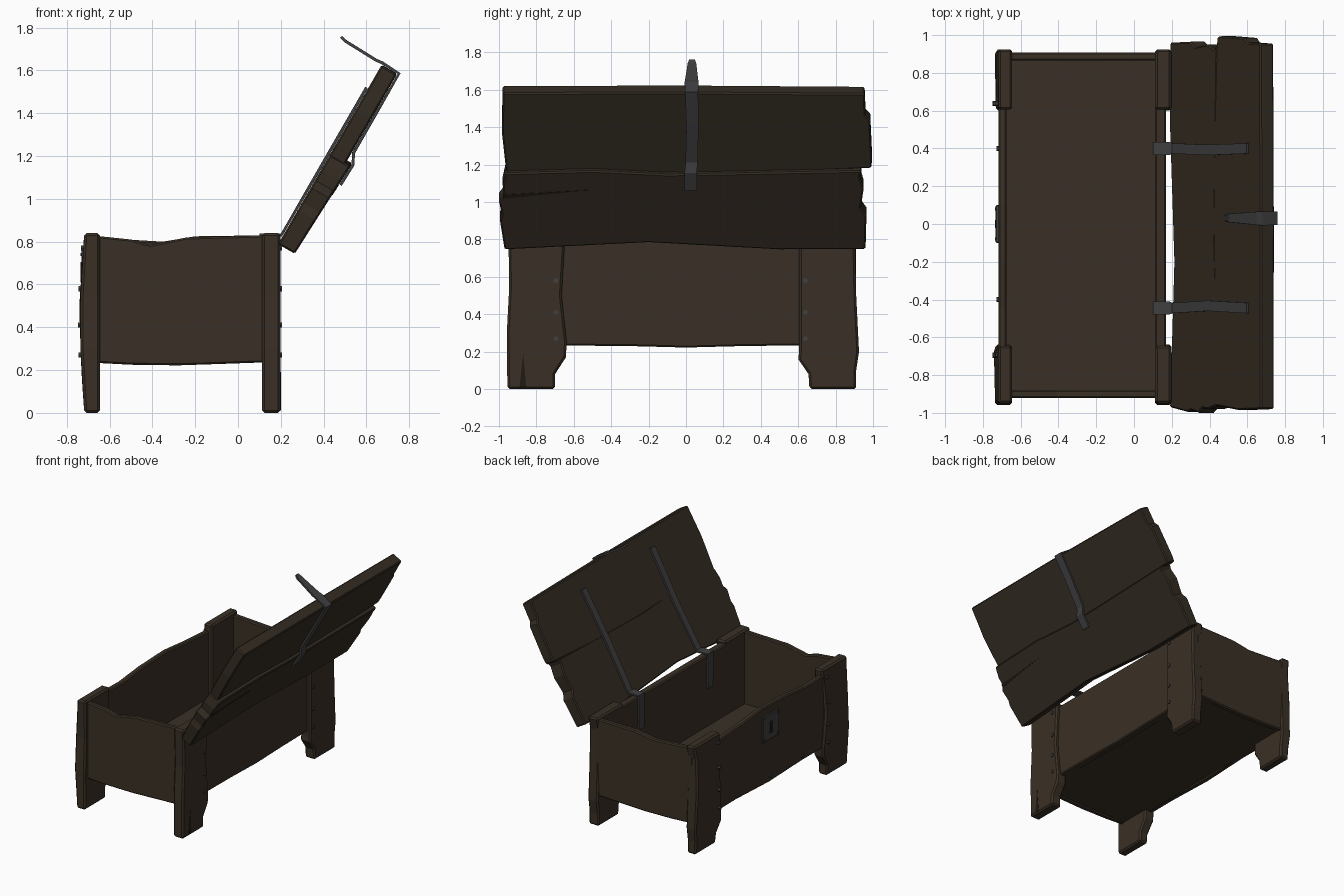
import bpy, bmesh, math
from mathutils import Matrix, Vector

if "Cube" in bpy.data.objects:
    bpy.data.objects.remove(bpy.data.objects["Cube"])


def material(name, rgb):
    m = bpy.data.materials.new(name)
    m.diffuse_color = (*rgb, 1)
    m.use_nodes = True
    m.node_tree.nodes["Principled BSDF"].inputs["Base Color"].default_value = m.diffuse_color
    return m


WOOD = material("brown wood", (0.042, 0.030, 0.019))
LID = material("dark lid wood", (0.034, 0.025, 0.016))
IRON = material("grey iron", (0.052, 0.050, 0.053))
DARK = material("dark crack", (0.014, 0.010, 0.007))


def finish(bm, name, mat):
    bmesh.ops.recalc_face_normals(bm, faces=bm.faces)
    me = bpy.data.meshes.new(name)
    bm.to_mesh(me)
    bm.free()
    me.materials.append(mat)
    ob = bpy.data.objects.new(name, me)
    bpy.context.collection.objects.link(ob)
    return ob


def board(name, outline, place, mat=WOOD, bevel=0.008):
    """Outline (a, b) extruded between sides 0 and 1; place(a, b, side) gives the 3D point."""
    bm = bmesh.new()
    lo, hi = ([bm.verts.new(place(a, b, s)) for a, b in outline] for s in (0, 1))
    bm.faces.new(lo)
    bm.faces.new(hi)
    n = len(outline)
    for i in range(n):
        j = (i + 1) % n
        bm.faces.new((lo[i], lo[j], hi[j], hi[i]))
    ob = finish(bm, name, mat)
    if bevel:
        m = ob.modifiers.new("Bevel", 'BEVEL')
        m.width = bevel
        m.segments = 1
        m.limit_method = 'ANGLE'
        m.angle_limit = math.radians(50)
    return ob


def across_x(x0, x1):
    return lambda y, z, s: (x1 if s else x0, y, z)


def across_y(y0, y1):
    return lambda x, z, s: (x, y1 if s else y0, z)


def lid_point(u, w, y=0.0):
    """u runs up the open lid, w is outward from its inner face."""
    return (0.2 + 0.5 * u + 0.866 * w, y, 0.81 + 0.866 * u - 0.5 * w)


def strap(name, path):
    """Iron ribbon through (x, z, y centre, width) stations."""
    bm = bmesh.new()
    rows = [[bm.verts.new((x, y + k * w / 2, z)) for k in (-1, 1)] for x, z, y, w in path]
    for a, b in zip(rows, rows[1:]):
        bm.faces.new((a[0], a[1], b[1], b[0]))
    m = finish(bm, name, IRON).modifiers.new("Solidify", 'SOLIDIFY')
    m.thickness = 0.014
    m.offset = 0


def on_lid(u, w, y, width):
    x, _, z = lid_point(u, w)
    return (x, z, y, width)


def nails(name, points, radius=0.014, depth=0.02):
    bm = bmesh.new()
    for p in points:
        mat = Matrix.Translation(Vector(p)) @ Matrix.Rotation(math.pi / 2, 4, 'Y')
        bmesh.ops.create_cone(bm, cap_ends=True, segments=6, radius1=radius,
                              radius2=radius, depth=depth, matrix=mat)
    finish(bm, name, IRON)


# Corner boards with cut feet
LEG_A = [(-.955, 0), (-.70, 0), (-.70, .08), (-.642, .17), (-.638, .25), (-.665, .5),
         (-.645, .84), (-.95, .84), (-.945, .55), (-.958, .3)]
LEG_B = [(.66, 0), (.91, 0), (.91, .1), (.925, .2), (.91, .5), (.905, .74), (.925, .84),
         (.605, .84), (.605, .2), (.6, .16), (.655, .08)]


def front_leg(y, z, s):
    return (-.645 if s else -.718 - .02 * math.sin(math.pi * z / .84), y, z)


for tag, outline in (("left", LEG_A), ("right", LEG_B)):
    board("back_leg_" + tag, outline, across_x(.112, .198), bevel=.012)
    board("front_leg_" + tag, outline, front_leg, bevel=.012)

# Chest walls and floor
board("front_wall", [(-.9, .235), (-.4, .235), (0, .222), (.4, .24), (.88, .235), (.88, .79),
                     (.6, .785), (.35, .80), (.1, .825), (-.2, .815), (-.45, .79), (-.9, .80)],
      across_x(-.718, -.675))
board("back_wall", [(-.9, .235), (-.3, .23), (0, .222), (.3, .23), (.88, .237), (.88, .82), (-.9, .82)],
      across_x(.112, .17))
END = [(-.69, .235), (-.5, .225), (-.28, .222), (-.1, .228), (.15, .237)]
board("end_wall_left", END + [(.15, .83), (-.24, .82), (-.41, .785), (-.5, .81), (-.69, .83)],
      across_y(-.92, -.88))
board("end_wall_right", END + [(.15, .83), (-.2, .825), (-.35, .80), (-.69, .82)],
      across_y(.865, .908))
board("floor", [(-.69, -.9), (.15, -.9), (.15, .88), (-.69, .88)],
      lambda x, y, s: (x, y, .27 if s else .237), bevel=0)

# Open lid made of two rough planks
board("lid_upper_plank",
      [(-.98, .94), (-.985, .7), (-.96, .44), (-.5, .455), (0, .44), (.5, .45), (.99, .475),
       (.995, .52), (.985, .77), (.96, .80), (.955, .935), (0, .943)],
      lambda y, u, s: lid_point(u, .084 * s, y), LID)
board("lid_lower_plank",
      [(-.97, -.025), (-.2, .02), (.5, -.025), (.96, -.022), (.965, .19), (.935, .24),
       (.95, .36), (.93, .44), (.94, .475), (.2, .458), (-.1, .452), (-.5, .475), (-.965, .46),
       (-.98, .38), (-.975, .32), (-1, .28), (-.985, .2), (-.995, .16)],
      lambda y, u, s: lid_point(u, (.09 + .045 * max(u, 0)) * s, y), LID)

# Cracks as thin wedges
board("lid_crack", [(-.975, .30), (-.975, .325), (-.52, .355)],
      lambda y, u, s: lid_point(u, .088 + .045 * u + .004 * s, y), DARK, 0)
board("leg_crack", [(-.89, .012), (-.855, .012), (-.87, .19)], across_x(.195, .2), DARK, 0)

# Hinge straps: inside the back wall, over its top and up the lid
for tag, y, d in (("left", -.445, .012), ("right", .40, -.008)):
    strap("hinge_strap_" + tag,
          [(.106, .57, y, .06), (.106, .832, y, .07), (.185, .832, y, .07),
           on_lid(.02, -.008, y, .055), on_lid(.4, -.008, y + d, .055),
           on_lid(.815, -.008, y, .055)])

# Hasp on the outer face, folded over the lid's edge
strap("hasp", [on_lid(.36, .114, .025, .065), on_lid(.47, .118, .025, .065),
               on_lid(.52, .092, .03, .065), on_lid(.75, .091, .035, .065),
               on_lid(.948, .091, .03, .07), on_lid(.952, 0, .03, .075),
               (.645, 1.648, .03, .07), (.5, 1.738, .032, .045), (.482, 1.757, .032, .03)])

# Lock plate with keyhole
board("lock_plate", [(-.1, .56), (.1, .56), (.1, .76), (-.1, .76)], across_x(-.732, -.71), IRON, .004)
board("keyhole", [(-.02, .61), (.02, .61), (.012, .66), (.02, .69), (0, .705), (-.02, .69), (-.012, .66)],
      across_x(-.736, -.731), DARK, 0)

# Nail heads
rows = [(y, z) for y in (-.695, .638) for z in (.27, .41, .58, .77)]
nails("back_nails", [(.196, y, z) for y, z in rows])
nails("front_nails", [(front_leg(y, z, 0)[0], y, z) for y, z in rows])
nails("front_wall_nails", [(-.717, y, .27) for y in (-.4, 0, .4)])
nails("lock_plate_nails", [(-.731, y, z) for y in (-.08, .08) for z in (.58, .74)], .008, .01)
